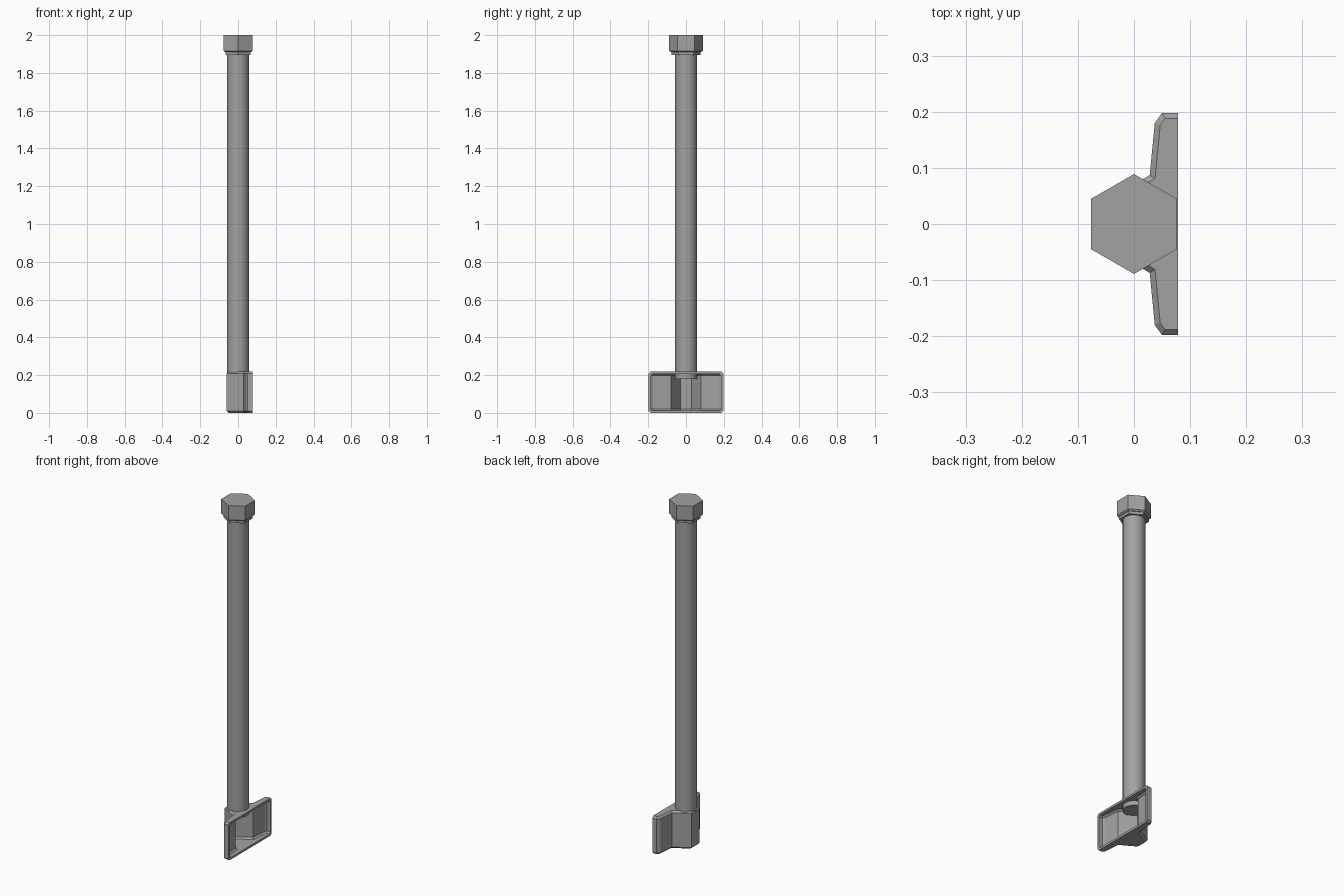
import bpy
import bmesh
import math

cube = bpy.data.objects.get("Cube")
if cube:
    bpy.data.objects.remove(cube, do_unlink=True)

steel = bpy.data.materials.new("grey steel")
steel.use_nodes = True
COLOR = (0.36, 0.36, 0.36, 1)
steel.diffuse_color = COLOR
steel.node_tree.nodes["Principled BSDF"].inputs["Base Color"].default_value = COLOR


def finish(bm, name):
    bmesh.ops.recalc_face_normals(bm, faces=bm.faces)
    mesh = bpy.data.meshes.new(name)
    bm.to_mesh(mesh)
    bm.free()
    mesh.materials.append(steel)
    obj = bpy.data.objects.new(name, mesh)
    bpy.context.collection.objects.link(obj)
    return obj


def turned(name, sides, rings, start=0.0):
    """Stack of regular polygons given as (radius, z), capped at both ends."""
    bm = bmesh.new()
    loops = []
    for r, z in rings:
        angles = [start + 2 * math.pi * i / sides for i in range(sides)]
        loops.append([bm.verts.new((r * math.cos(a), r * math.sin(a), z)) for a in angles])
    for low, high in zip(loops, loops[1:]):
        for i in range(sides):
            j = (i + 1) % sides
            bm.faces.new((low[i], low[j], high[j], high[i]))
    bm.faces.new(loops[0])
    bm.faces.new(loops[-1])
    return finish(bm, name)


def winged_block(name, half, z0, z1, open_x, chamfer):
    """Mirrored plan outline extruded upward, chamfered top and bottom."""
    outline = half + [(x, -y) for x, y in reversed(half)]
    bm = bmesh.new()
    base = bm.faces.new([bm.verts.new((x, y, z0)) for x, y in outline])
    new = bmesh.ops.extrude_face_region(bm, geom=[base])["geom"]
    bmesh.ops.translate(bm, vec=(0, 0, z1 - z0),
                        verts=[v for v in new if isinstance(v, bmesh.types.BMVert)])
    bmesh.ops.recalc_face_normals(bm, faces=bm.faces)
    rims = [e for e in bm.edges
            if abs(e.verts[0].co.z - e.verts[1].co.z) < 1e-5
            and min(v.co.x for v in e.verts) < open_x - 0.001]
    bmesh.ops.bevel(bm, geom=rims, offset=chamfer, segments=1, affect='EDGES')
    return finish(bm, name)


# Long round shank, its tip reaching into the bracket
shank = turned("bolt_shank", 24, [(0.058, 0.18), (0.058, 1.9)])
bpy.context.view_layer.objects.active = shank
shank.select_set(True)
bpy.ops.object.shade_smooth_by_angle(angle=math.radians(35))
shank.select_set(False)

# Hexagonal head and the smaller collar below it
turned("head_collar", 6, [(0.077, 1.895), (0.077, 1.913)], math.pi / 2)
turned("hex_head", 6, [(0.08, 1.91), (0.089, 1.917), (0.089, 2.0)], math.pi / 2)

# Hollow bracket, open on one side
bracket = winged_block("anchor_bracket",
                       [(0.078, 0.198), (0.05, 0.198), (0.037, 0.18),
                        (0.028, 0.087), (-0.06, 0.036)],
                       0.0, 0.218, 0.078, 0.01)
cavity = winged_block("bracket_cavity",
                      [(0.1, 0.186), (0.056, 0.186), (0.05, 0.176),
                       (0.04, 0.079), (-0.047, 0.029)],
                      0.012, 0.206, 0.1, 0.009)
cut = bracket.modifiers.new("hollow", 'BOOLEAN')
cut.operation = 'DIFFERENCE'
cut.solver = 'EXACT'
cut.object = cavity
bpy.context.view_layer.objects.active = bracket
bracket.select_set(True)
bpy.ops.object.modifier_apply(modifier="hollow")
bpy.data.objects.remove(cavity, do_unlink=True)
